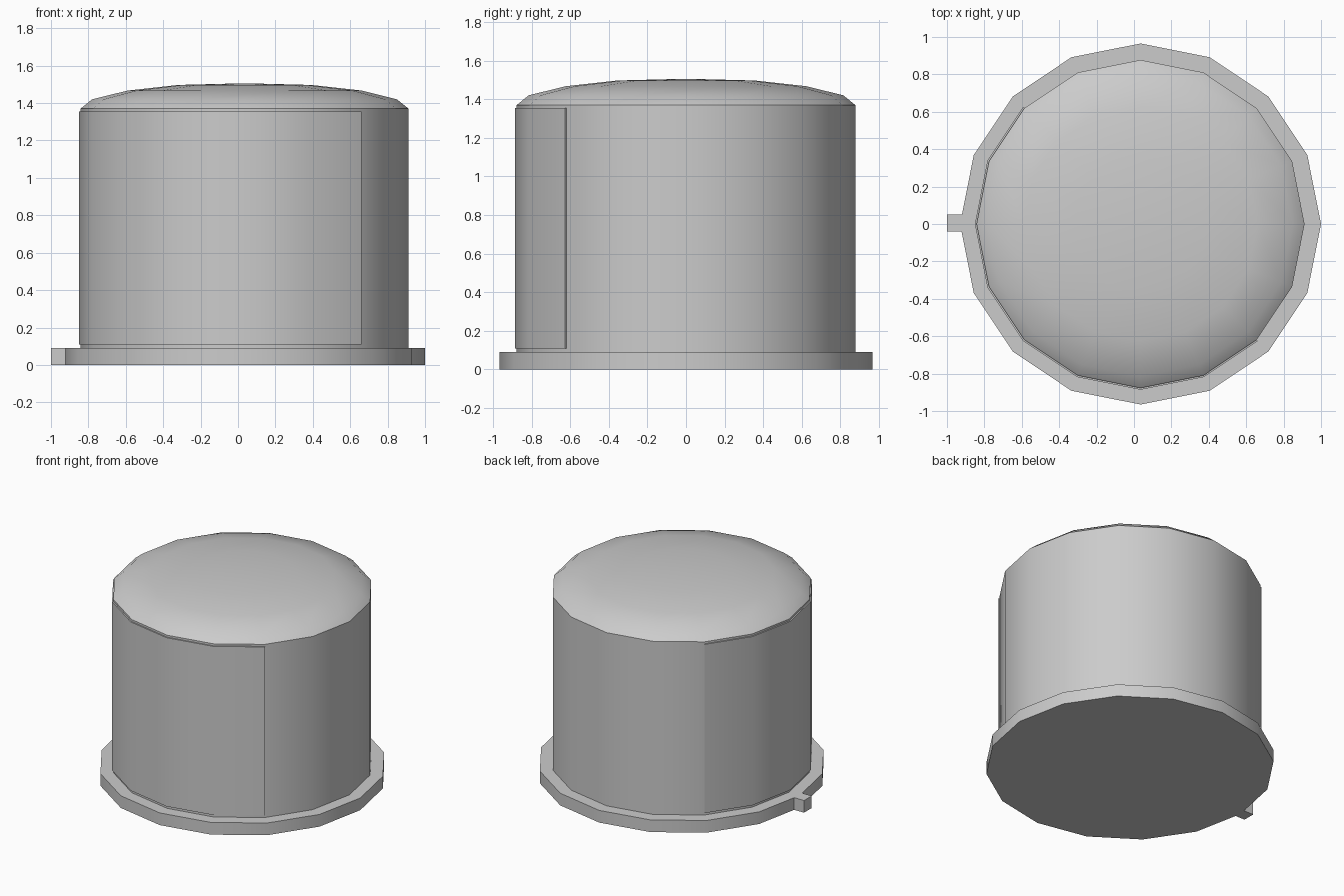
import bpy, bmesh, math
from mathutils import Vector

cube = bpy.data.objects.get("Cube")
if cube:
    bpy.data.objects.remove(cube, do_unlink=True)

SIDES = 16
CENTRE_X = 0.035
STEP = 2 * math.pi / SIDES

grey = bpy.data.materials.new("light grey")
grey.use_nodes = True
colour = (0.6, 0.6, 0.6, 1)
grey.diffuse_color = colour
grey.node_tree.nodes["Principled BSDF"].inputs["Base Color"].default_value = colour


def finish(name, bm):
    """Turn a bmesh into a shaded, coloured object."""
    bmesh.ops.recalc_face_normals(bm, faces=bm.faces)
    mesh = bpy.data.meshes.new(name)
    bm.to_mesh(mesh)
    bm.free()
    mesh.materials.append(grey)
    obj = bpy.data.objects.new(name, mesh)
    bpy.context.collection.objects.link(obj)
    obj.location.x = CENTRE_X
    bpy.ops.object.select_all(action='DESELECT')
    obj.select_set(True)
    bpy.context.view_layer.objects.active = obj
    bpy.ops.object.shade_smooth_by_angle(angle=math.radians(30))
    return obj


def lathe(name, profile, start=0, steps=SIDES, closed=False):
    """Spin a (radius, height) profile round the z axis."""
    bm = bmesh.new()
    a = start * STEP
    verts = [bm.verts.new((r * math.cos(a), r * math.sin(a), z)) for r, z in profile]
    edges = [bm.edges.new(pair) for pair in zip(verts, verts[1:])]
    if closed:
        edges.append(bm.edges.new((verts[-1], verts[0])))
    bmesh.ops.spin(bm, geom=verts + edges, cent=(0, 0, 0), axis=(0, 0, 1),
                   angle=steps * STEP, steps=steps)
    bmesh.ops.remove_doubles(bm, verts=bm.verts, dist=1e-4)
    if closed:
        bmesh.ops.holes_fill(bm, edges=[e for e in bm.edges if e.is_boundary], sides=0)
    return finish(name, bm)


# Flat base flange
lathe("base_flange", [(0, 0), (0.965, 0), (0.965, 0.09), (0, 0.09)])

# Cylindrical wall
lathe("body_wall", [(0.877, 0.085), (0.877, 1.37)])

# Shallow domed top
lathe("domed_top", [(0.877, 1.37), (0.815, 1.42), (0.625, 1.467),
                    (0.355, 1.497), (0, 1.506)])

# Thin half-round panel wrapped over the front right of the wall
lathe("wrap_panel", [(0.87, 0.108), (0.886, 0.108), (0.886, 1.355), (0.87, 1.355)],
      start=6, steps=8, closed=True)

# Small locating tab on the flange
bm = bmesh.new()
bmesh.ops.create_cube(bm, size=1)
bmesh.ops.scale(bm, vec=(0.12, 0.09, 0.09), verts=bm.verts)
bmesh.ops.translate(bm, vec=Vector((-0.94 - CENTRE_X, 0.005, 0.045)), verts=bm.verts)
finish("locating_tab", bm)
